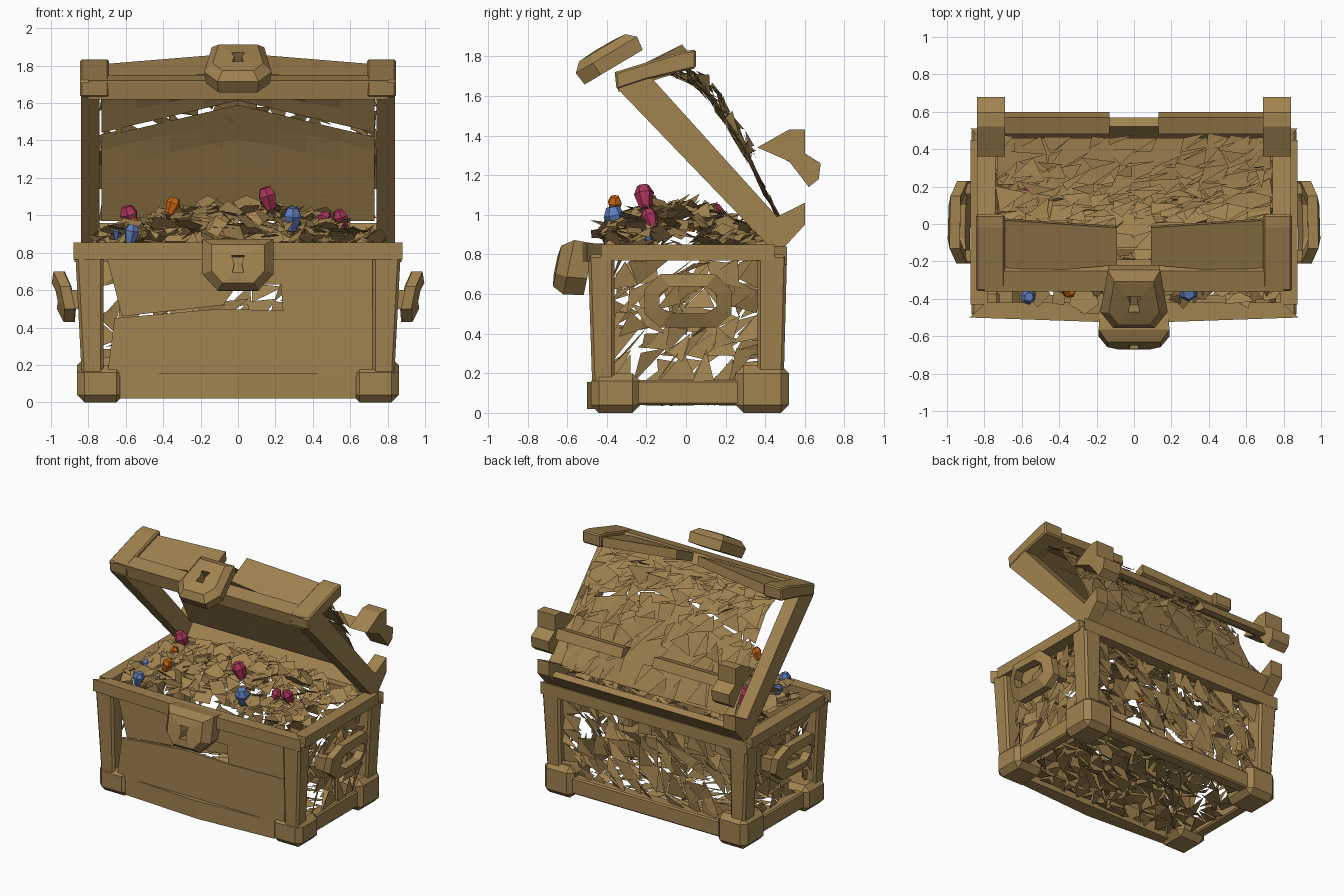
import bpy, bmesh, math, random
from mathutils import Vector

random.seed(4)
cube = bpy.data.objects.get("Cube")
if cube:
    bpy.data.objects.remove(cube, do_unlink=True)


def material(name, rgb):
    m = bpy.data.materials.new(name)
    m.use_nodes = True
    m.diffuse_color = (*rgb, 1)
    m.node_tree.nodes["Principled BSDF"].inputs["Base Color"].default_value = (*rgb, 1)
    return m


BROWN = material("bronze brown", (0.35, 0.225, 0.08))
PINK = material("ruby pink", (0.40, 0.035, 0.10))
BLUE = material("sapphire blue", (0.11, 0.20, 0.50))
ORANGE = material("amber orange", (0.60, 0.13, 0.006))


def finish(name, bm, mat=BROWN, bevel=0, solid=True):
    if solid:
        bmesh.ops.recalc_face_normals(bm, faces=bm.faces)
    me = bpy.data.meshes.new(name)
    bm.to_mesh(me)
    bm.free()
    me.materials.append(mat)
    ob = bpy.data.objects.new(name, me)
    bpy.context.collection.objects.link(ob)
    if bevel:
        mod = ob.modifiers.new("bevel", "BEVEL")
        mod.width = bevel
        mod.segments = 1
    return ob


def loft(bm, rings, caps=True):
    loops = [[bm.verts.new(p) for p in r] for r in rings]
    for a, b in zip(loops, loops[1:]):
        for i in range(len(a)):
            j = (i + 1) % len(a)
            bm.faces.new((a[i], a[j], b[j], b[i]))
    if caps:
        bm.faces.new(loops[0])
        bm.faces.new(loops[-1])


def prism(name, pts, axis, a, b, bevel=0):
    """Extrude a 2D outline along one axis."""
    k = "xyz".index(axis)
    bm = bmesh.new()
    loft(bm, [[Vector((*p[:k], h, *p[k:])) for p in pts] for h in (a, b)])
    return finish(name, bm, BROWN, bevel)


def box(name, lo, hi, bevel=0):
    (x0, y0, z0), (x1, y1, z1) = lo, hi
    return prism(name, [(x0, y0), (x1, y0), (x1, y1), (x0, y1)], "z", z0, z1, bevel)


def broken_panel(name, surf, nu, nv, keep, rough):
    """Irregular triangle sheet with gaps, laid over surf(u, v)."""
    bm = bmesh.new()
    grid = {}
    for i in range(nu + 1):
        for j in range(nv + 1):
            u, v = i / nu, j / nv
            if 0 < i < nu:
                u += random.uniform(-0.35, 0.35) / nu
            if 0 < j < nv:
                v += random.uniform(-0.35, 0.35) / nv
            grid[i, j] = surf(u, v)
    tilt = lambda: Vector([random.uniform(-rough, rough) for _ in range(3)])
    for i in range(nu):
        for j in range(nv):
            q = [grid[i, j], grid[i + 1, j], grid[i + 1, j + 1], grid[i, j + 1]]
            for t in ((0, 1, 2), (0, 2, 3)):
                if random.random() < keep:
                    bm.faces.new([bm.verts.new(q[k] + tilt()) for k in t])
    return finish(name, bm, solid=False)


# Chest frame: posts flaring to the rim, corner caps and rails
for s, side in ((1, "left"), (-1, "right")):
    for y0, y1, y2, place in ((-0.36, -0.47, -0.495, "front"), (0.36, 0.49, 0.51, "back")):
        bm = bmesh.new()
        loft(bm, [[Vector(p) for p in ((s * 0.72, y0, z), (s * x, y0, z), (s * x, y, z), (s * 0.72, y, z))]
                  for x, y, z in ((0.83, y1, 0.03), (0.87, y2, 0.8))])
        finish(f"{side}_{place}_post", bm, BROWN, 0.015)
    box(f"{side}_front_corner_cap", (s * 0.61, -0.48, 0), (s * 0.86, -0.23, 0.2), 0.04)
    box(f"{side}_back_corner_cap", (s * 0.61, 0.25, 0), (s * 0.86, 0.52, 0.24), 0.04)
    box(f"{side}_bottom_rail", (s * 0.75, -0.25, 0.04), (s * 0.83, 0.27, 0.165), 0.01)
    box(f"{side}_rim", (s * 0.78, -0.43, 0.77), (s * 0.875, 0.45, 0.85))
prism("front_rim", [(-0.88, -0.5), (0, -0.53), (0.88, -0.5), (0.79, -0.42), (-0.79, -0.42)], "z", 0.765, 0.855)
prism("back_rim", [(-0.875, 0.51), (0.875, 0.51), (0.79, 0.42), (-0.79, 0.42)], "z", 0.75, 0.84)
prism("front_bottom_rail", [(-0.63, -0.46), (0, -0.5), (0.63, -0.46), (0.63, -0.38), (-0.63, -0.38)], "z", 0.02, 0.155)
box("back_bottom_rail", (-0.63, 0.40, 0.04), (0.63, 0.49, 0.165), 0.01)

# Front board, split by a ragged crack below the latch
prism("front_lower_board", [(-0.7, 0.14), (0.72, 0.14), (0.72, 0.5), (0.24, 0.49), (-0.1, 0.5), (-0.66, 0.45)],
      "y", -0.465, -0.445)
prism("front_upper_board", [(-0.7, 0.77), (0.72, 0.77), (0.72, 0.5), (0.24, 0.49), (0.23, 0.63),
                            (0, 0.63), (-0.08, 0.52), (-0.62, 0.46)], "y", -0.46, -0.44)

# Broken side, back and floor panels
for s, side in ((1, "left"), (-1, "right")):
    broken_panel(f"{side}_panel", lambda u, v: Vector((s * 0.79, -0.37 + 0.75 * u, 0.15 + 0.63 * v)), 6, 5, 0.75, 0.03)
broken_panel("back_panel", lambda u, v: Vector((-0.73 + 1.46 * u, 0.45, 0.14 + 0.62 * v)), 11, 5, 0.8, 0.03)
broken_panel("floor_panel", lambda u, v: Vector((-0.73 + 1.46 * u, -0.4 + 0.8 * v, 0.06)), 13, 8, 0.85, 0.025)

# Ring handles: octagons leaning outward
for s, side in ((1, "left"), (-1, "right")):
    bm = bmesh.new()
    outline = [(-0.21, 0.50), (-0.13, 0.43), (0.15, 0.43), (0.23, 0.50),
               (0.23, 0.62), (0.15, 0.70), (-0.13, 0.70), (-0.21, 0.62)]
    inner = [(0.01 + (y - 0.01) * 0.65, 0.57 + (z - 0.565) * 0.5) for y, z in outline]
    lean = lambda y, z, d: Vector((s * (0.91 + (z - 0.43) * 0.2 + d - abs(y) * 0.25), y, z))
    loft(bm, [[lean(y, z, d) for y, z in o] for o, d in
              ((outline, 0), (outline, 0.055), (inner, 0.065), (inner, 0), (outline, 0))], caps=False)
    bmesh.ops.remove_doubles(bm, verts=bm.verts, dist=0.0005)
    finish(f"{side}_handle", bm)
    for y in (-0.17, 0.19):
        box(f"{side}_handle_mount", (s * 0.79, y - 0.03, 0.5), (s * 0.9, y + 0.03, 0.6))


# Latch plates with a recessed keyhole
def latch(name, outline, origin, up, depth, thick):
    up, depth, origin = Vector(up).normalized(), Vector(depth).normalized(), Vector(origin)
    key = [(-0.035, 0.045), (0.035, 0.045), (0.02, 0), (0.03, -0.05), (-0.03, -0.05), (-0.02, 0)]
    at = lambda pts, k, d: [origin + Vector((x * k, 0, 0)) + up * z * k + depth * d * thick for x, z in pts]
    bm = bmesh.new()
    loft(bm, [at(outline, 0.95, 0), at(outline, 1, 0.6), at(outline, 0.75, 0.95),
              at(key, 1, 1), at(key, 1, 0.4)])
    finish(name, bm)


shield = [(-0.19, 0.14), (0.19, 0.14), (0.19, -0.05), (0.11, -0.14), (-0.11, -0.14), (-0.19, -0.05)]
latch("lower_latch", shield, (0, -0.49, 0.725), (0, 0.2, 1), (0, -1, 0.1), 0.17)
hasp = [(-0.14, 0.18), (0.14, 0.18), (0.18, -0.08), (0.11, -0.18), (-0.11, -0.18), (-0.18, -0.08)]
latch("upper_latch", hasp, (0, -0.365, 1.745), (0, 0.84, 0.5), (0, -0.5, 0.84), 0.12)

# Open lid: sloping end rails, front bar, rear brackets and bars
for s, side in ((1, "left"), (-1, "right")):
    prism(f"{side}_lid_rail", [(-0.34, 1.63), (-0.34, 1.72), (-0.2, 1.72), (0.46, 0.99), (0.6, 1.06),
                               (0.6, 0.95), (0.5, 0.84), (0.42, 0.84)], "x", s * 0.74, s * 0.84)
    prism(f"{side}_lid_front_cap", [(-0.35, 1.63), (-0.36, 1.72), (-0.02, 1.825), (0.05, 1.835),
                                    (0.05, 1.74), (-0.2, 1.68)], "x", s * 0.69, s * 0.845, 0.01)
    prism(f"{side}_lid_rear_bracket", [(0.36, 1.34), (0.52, 1.43), (0.6, 1.43), (0.6, 1.31), (0.68, 1.26),
                                       (0.67, 1.18), (0.62, 1.14), (0.52, 1.27)], "x", s * 0.69, s * 0.84)
    prism(f"{side}_lid_rear_bar", [(0.48, 1.29), (0.57, 1.32), (0.6, 1.25), (0.55, 1.25)], "x", s * 0.13, s * 0.72)
    # Top of the front bar narrows toward the middle
    bm = bmesh.new()
    ends = ((0.7, [(-0.27, 1.72), (0.02, 1.81), (0.03, 1.74), (-0.22, 1.66)]),
            (0.09, [(-0.22, 1.76), (-0.02, 1.86), (-0.01, 1.79), (-0.2, 1.70)]))
    loft(bm, [[Vector((s * x, y, z)) for y, z in pts] for x, pts in ends])
    finish(f"{side}_lid_front_top", bm)
prism("lid_front_bar", [(-0.34, 1.62), (-0.36, 1.72), (-0.25, 1.75), (-0.19, 1.68)], "x", -0.8, 0.8)
prism("lid_hinge_bar", [(0.44, 0.86), (0.5, 0.84), (0.57, 0.94), (0.52, 0.96)], "x", -0.76, 0.76)

# Curved lid shell following a bent profile
profile = [Vector(p) for p in ((0, -0.14, 1.72), (0, 0.06, 1.65), (0, 0.24, 1.39), (0, 0.46, 0.97))]


def lid_surface(u, v, lift=0):
    t = min(max(v, 0), 0.9999) * 3
    k = int(t)
    p = profile[k].lerp(profile[k + 1], t - k)
    return p + Vector((-0.73 + 1.46 * u, lift * 0.7, lift * 0.7))


# Inner lining in two sheets that meet along a peaked, slightly open seam
seam = lambda u: 0.62 - 0.22 * (1 - abs(2 * u - 1))
for name, row in (("lid_lining_top", lambda u, v: v * (seam(u) - 0.02)),
                  ("lid_lining_bottom", lambda u, v: seam(u) + 0.01 + v * (0.99 - seam(u)))):
    bm = bmesh.new()
    rows = [[bm.verts.new(lid_surface(i / 8, row(i / 8, j / 5))) for i in range(9)] for j in range(6)]
    for a, b in zip(rows, rows[1:]):
        for i in range(8):
            bm.faces.new((a[i], a[i + 1], b[i + 1], b[i]))
    finish(name, bm, solid=False)
broken_panel("lid_shell", lambda u, v: lid_surface(u, v, 0.015), 12, 8, 0.7, 0.015)
broken_panel("lid_outer_splinters", lambda u, v: lid_surface(u, 0.15 + 0.6 * v, 0.04), 12, 6, 0.4, 0.035)


# Treasure heap of loose flakes
def heap_height(x, y):
    fall = max(0, 1 - (x / 0.85) ** 2) * max(0, 1 - ((y + 0.06) / 0.5) ** 2)
    return 0.83 + 0.22 * fall


bm = bmesh.new()
for n in range(340):
    x, y = random.uniform(-0.74, 0.74), random.uniform(-0.41, 0.4)
    c = Vector((x, y, heap_height(x, y) + random.uniform(-0.05, 0.02)))
    normal = Vector((random.gauss(0, 0.5), random.gauss(-0.1, 0.5), 1)).normalized()
    a = normal.orthogonal().normalized()
    b = normal.cross(a)
    r, turn, sides = random.uniform(0.045, 0.09), random.uniform(0, 6), random.choice((3, 3, 4, 5))
    ring = [turn + math.tau * i / sides for i in range(sides)]
    bm.faces.new([bm.verts.new(c + r * (a * math.cos(t) + b * math.sin(t))) for t in ring])
finish("treasure_flakes", bm, solid=False)

# Cut gems
gems = [("ruby", PINK, 0.16, -0.21, 1.09, 0.06), ("ruby", PINK, -0.58, 0.15, 0.99, 0.06),
        ("ruby", PINK, 0.55, -0.18, 0.98, 0.05), ("ruby", PINK, 0.46, -0.2, 0.975, 0.045),
        ("sapphire", BLUE, 0.29, -0.36, 0.98, 0.062), ("sapphire", BLUE, -0.57, -0.39, 0.9, 0.05),
        ("sapphire", BLUE, -0.64, -0.2, 0.91, 0.04),
        ("amber", ORANGE, -0.35, -0.36, 1.05, 0.045), ("amber", ORANGE, -0.56, 0.03, 0.95, 0.035)]
for name, mat, x, y, z, r in gems:
    bm = bmesh.new()
    levels = ((-1, 0.5), (0.3, 0.85), (1, 0.5))
    loft(bm, [[Vector((w * r * math.cos(i * math.tau / 6), w * r * math.sin(i * math.tau / 6), h * r))
               for i in range(6)] for h, w in levels])
    gem = finish(name, bm, mat)
    gem.location = (x, y, z)
    gem.rotation_euler = (random.uniform(-0.4, 0.4), random.uniform(-0.4, 0.4), random.uniform(0, 3))
